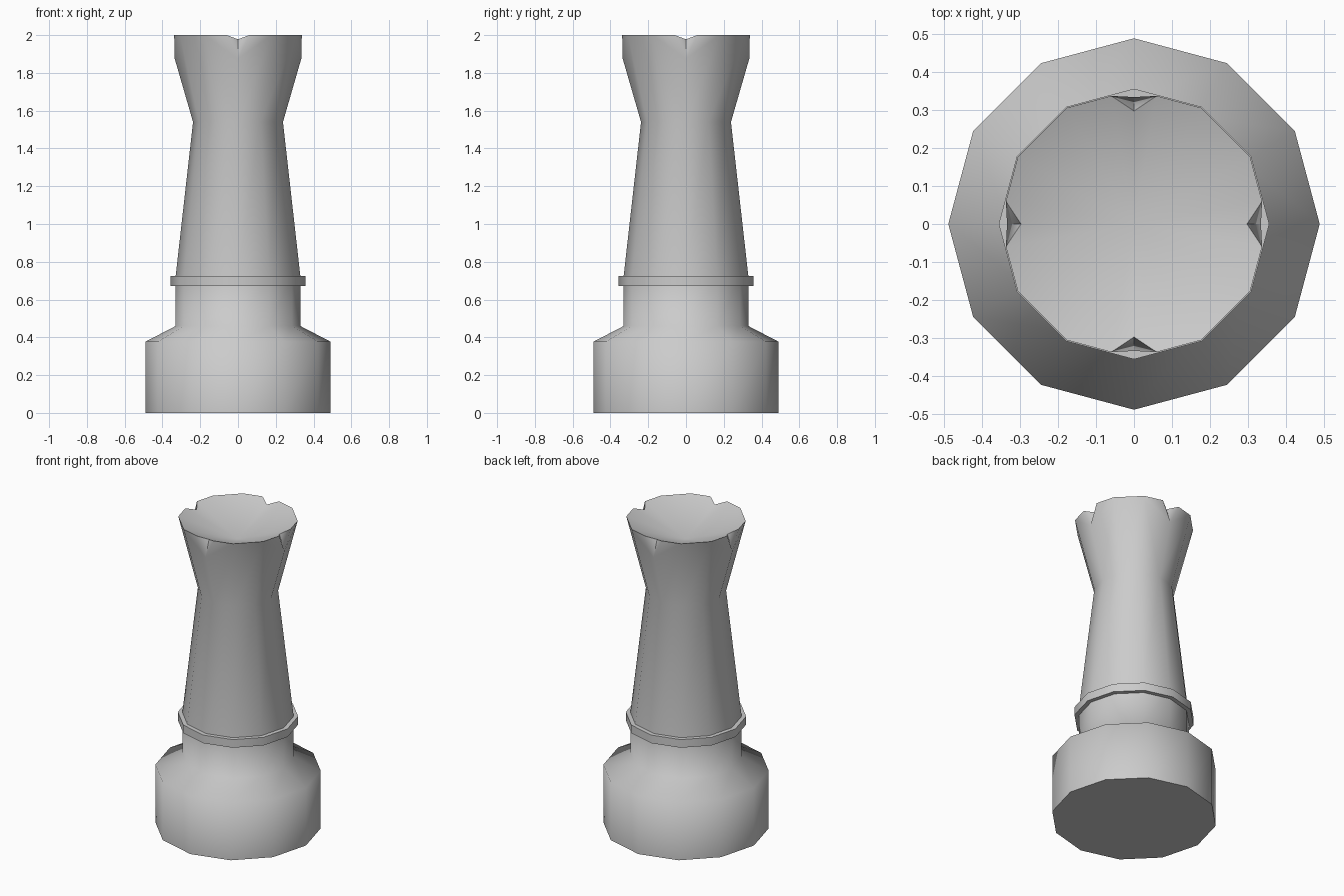
import bpy, bmesh, math

if "Cube" in bpy.data.objects:
    bpy.data.objects.remove(bpy.data.objects["Cube"])

N = 12  # sides, with corners on the axes


def pt(r, z, i):
    a = 2 * math.pi * i / N
    return (r * math.cos(a), r * math.sin(a), z)


def ring(bm, r, z):
    return [bm.verts.new(pt(r, z, i)) for i in range(N)]


def bridge(bm, lo, hi):
    for i in range(N):
        j = (i + 1) % N
        bm.faces.new((lo[i], lo[j], hi[j], hi[i]))


def finish(bm, name):
    bmesh.ops.recalc_face_normals(bm, faces=bm.faces[:])
    me = bpy.data.meshes.new(name)
    bm.to_mesh(me)
    bm.free()
    ob = bpy.data.objects.new(name, me)
    bpy.context.collection.objects.link(ob)
    bpy.ops.object.select_all(action='DESELECT')
    ob.select_set(True)
    bpy.context.view_layer.objects.active = ob
    bpy.ops.object.shade_smooth_by_angle(angle=math.radians(70))
    return ob


# Tower body: foot, shoulder, tapering shaft
bm = bmesh.new()
profile = [(0.49, 0), (0.49, 0.377), (0.33, 0.46), (0.33, 0.725), (0.238, 1.54)]
rings = [ring(bm, r, z) for r, z in profile]
bm.faces.new(rings[0][::-1])
for lo, hi in zip(rings, rings[1:]):
    bridge(bm, lo, hi)

# Flared crown with dished top and a V notch at each axis corner
neck = rings[-1]
R, TOP, DISH = 0.354, 2.0, 1.866
centre = bm.verts.new((0, 0, DISH))
rim = {i: bm.verts.new(pt(R, TOP, i)) for i in range(N) if i % 3}
t = 0.06 / (R * math.sin(math.pi / 6))  # notch half-width along a rim side
for i in range(0, N, 3):
    prev, nxt = (i - 1) % N, (i + 1) % N
    corner = bm.verts.new(pt(R, TOP, i))
    left = bm.verts.new(corner.co.lerp(rim[prev].co, t))
    right = bm.verts.new(corner.co.lerp(rim[nxt].co, t))
    bm.verts.remove(corner)
    outer = bm.verts.new(pt(0.335, 1.875, i))
    inner = bm.verts.new(pt(0.298, 1.978, i))
    for side, k in ((left, prev), (right, nxt)):
        bm.faces.new((neck[i], neck[k], rim[k], outer))
        bm.faces.new((outer, rim[k], side))
        bm.faces.new((outer, side, inner))
        bm.faces.new((side, rim[k], centre, inner))
    # plain wall and dish segment between notches
    k2 = (i + 2) % N
    bm.faces.new((neck[nxt], neck[k2], rim[k2], rim[nxt]))
    bm.faces.new((rim[nxt], rim[k2], centre))
finish(bm, "tower_body")

# Collar band round the waist
bm = bmesh.new()
band = [ring(bm, r, z) for r, z in
        [(0.325, 0.672), (0.357, 0.672), (0.357, 0.725), (0.325, 0.725)]]
for k in range(4):
    bridge(bm, band[k], band[(k + 1) % 4])
finish(bm, "collar")
